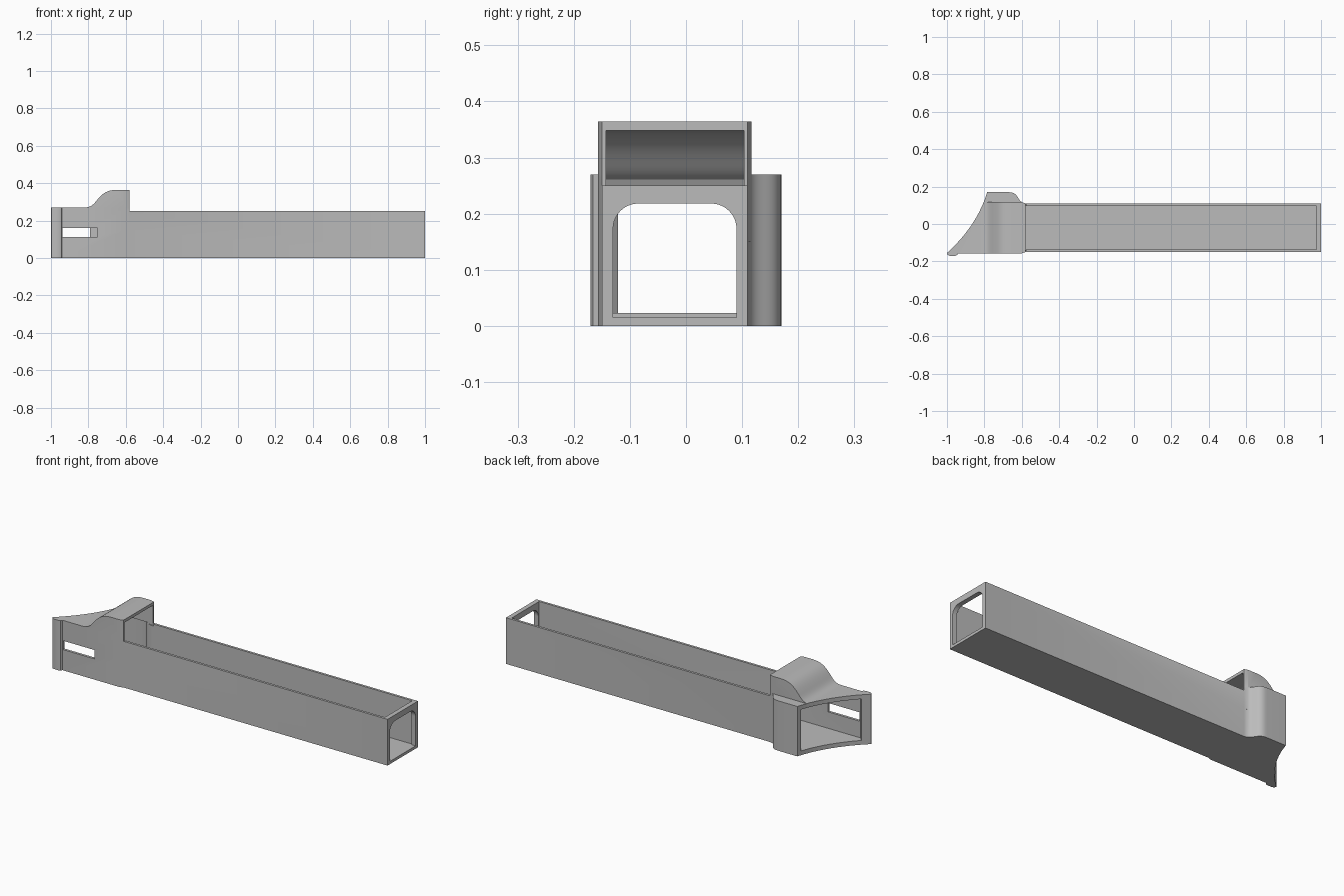
import bpy, bmesh, math
from mathutils import Vector

if "Cube" in bpy.data.objects:
    bpy.data.objects.remove(bpy.data.objects["Cube"])

grey = bpy.data.materials.new("plain grey")
grey.diffuse_color = (0.5, 0.5, 0.5, 1)
grey.use_nodes = True
grey.node_tree.nodes["Principled BSDF"].inputs["Base Color"].default_value = grey.diffuse_color


def prism(name, pts, lo, hi, axis="z"):
    """Extrude a closed 2D outline along an axis between lo and hi."""
    def place(p, d):
        return {"z": (p[0], p[1], d), "y": (p[0], d, p[1]), "x": (d, p[0], p[1])}[axis]
    bm = bmesh.new()
    a = [bm.verts.new(place(p, lo)) for p in pts]
    b = [bm.verts.new(place(p, hi)) for p in pts]
    bm.faces.new(a)
    bm.faces.new(b[::-1])
    n = len(pts)
    for i in range(n):
        bm.faces.new((a[i], b[i], b[(i + 1) % n], a[(i + 1) % n]))
    bmesh.ops.recalc_face_normals(bm, faces=bm.faces)
    me = bpy.data.meshes.new(name)
    bm.to_mesh(me)
    bm.free()
    me.materials.append(grey)
    ob = bpy.data.objects.new(name, me)
    bpy.context.collection.objects.link(ob)
    return ob


def box(name, x0, x1, y0, y1, z0, z1):
    return prism(name, [(x0, y0), (x1, y0), (x1, y1), (x0, y1)], z0, z1)


def boolean(target, other, op):
    bpy.context.view_layer.objects.active = target
    m = target.modifiers.new(op, "BOOLEAN")
    m.operation, m.solver, m.object = op, "EXACT", other
    bpy.ops.object.modifier_apply(modifier=m.name)
    bpy.data.objects.remove(other, do_unlink=True)


def bezier(*ctrl, n=16):
    out = []
    for i in range(n + 1):
        t, p = i / n, [Vector(c) for c in ctrl]
        while len(p) > 1:
            p = [u.lerp(v, t) for u, v in zip(p, p[1:])]
        out.append(tuple(p[0]))
    return out


# Flared head: concave end, curved rear shoulder, small lip at the front corner
arc = bezier((-1, -0.155), (-0.84, -0.01), (-0.785, 0.17))
shoulder = bezier((-0.67, 0.17), (-0.61, 0.17), (-0.63, 0.117), (-0.58, 0.11))
lip = [(-0.94, -0.157), (-0.945, -0.166), (-0.955, -0.17), (-0.985, -0.17), (-0.996, -0.165)]
body = prism("channel_with_flared_head",
             arc + shoulder + [(-0.58, -0.15), (-0.6, -0.157)] + lip, 0, 0.27)

# Raised hood over the channel mouth
hood_plan = [p for p in arc if p[1] < 0.115] + [
    (-0.797, 0.117), (-0.6, 0.117), (-0.58, 0.11), (-0.58, -0.15), (-0.6, -0.157), (-0.99, -0.157)]
hood = prism("hood", hood_plan, 0.1, 0.45)
rise = bezier((-0.82, 0.27), (-0.785, 0.27), (-0.772, 0.287), (-0.755, 0.308), n=8)
crown = bezier((-0.755, 0.308), (-0.725, 0.345), (-0.7, 0.364), (-0.65, 0.364), n=8)[1:]
side = rise + crown + [(-0.5, 0.364), (-0.5, 0.15), (-0.82, 0.15)]
boolean(hood, prism("hood_side", side, -0.3, 0.3, "y"), "INTERSECT")
boolean(body, hood, "UNION")

# Long channel
boolean(body, box("channel", -0.585, 1, -0.15, 0.11, 0, 0.25), "UNION")
boolean(body, box("channel_cavity", -0.579, 0.975, -0.137, 0.097, 0.015, 0.5), "DIFFERENCE")

# Head cavity, open at the concave end and into the channel
inner = bezier((-0.68, 0.148), (-0.63, 0.148), (-0.64, 0.103), (-0.59, 0.097))
cavity = [(-0.945, -0.143), (-1.0, -0.08), (-0.9, 0.148)] + inner + [
    (-0.575, 0.097), (-0.575, -0.137), (-0.6, -0.143)]
boolean(body, prism("head_cavity", cavity, 0.023, 0.247), "DIFFERENCE")

# Hood cavity follows the outer curve
roof = [(x + 0.013, z - 0.016) for x, z in rise[3:] + crown]
roof = [p for p in roof if p[1] > 0.25]
hollow = [(roof[0][0] - 0.01, 0.24)] + roof + [(-0.575, 0.348), (-0.575, 0.24)]
boolean(body, prism("hood_cavity", hollow, -0.143, 0.103, "y"), "DIFFERENCE")

# Arched window in the far end wall
r = 0.045
arch = [(-0.13, 0.015), (0.09, 0.015)]
for cy, start in ((0.09 - r, 0), (-0.13 + r, 90)):
    for i in range(11):
        a = math.radians(start + 9 * i)
        arch.append((cy + r * math.cos(a), 0.218 - r + r * math.sin(a)))
boolean(body, prism("end_window", arch, 0.95, 1.05, "x"), "DIFFERENCE")

# Slot through the front wall of the head
boolean(body, box("slot", -0.938, -0.75, -0.25, -0.1, 0.112, 0.16), "DIFFERENCE")

bpy.ops.object.select_all(action="DESELECT")
body.select_set(True)
bpy.context.view_layer.objects.active = body
bpy.ops.object.shade_smooth_by_angle(angle=math.radians(25))
